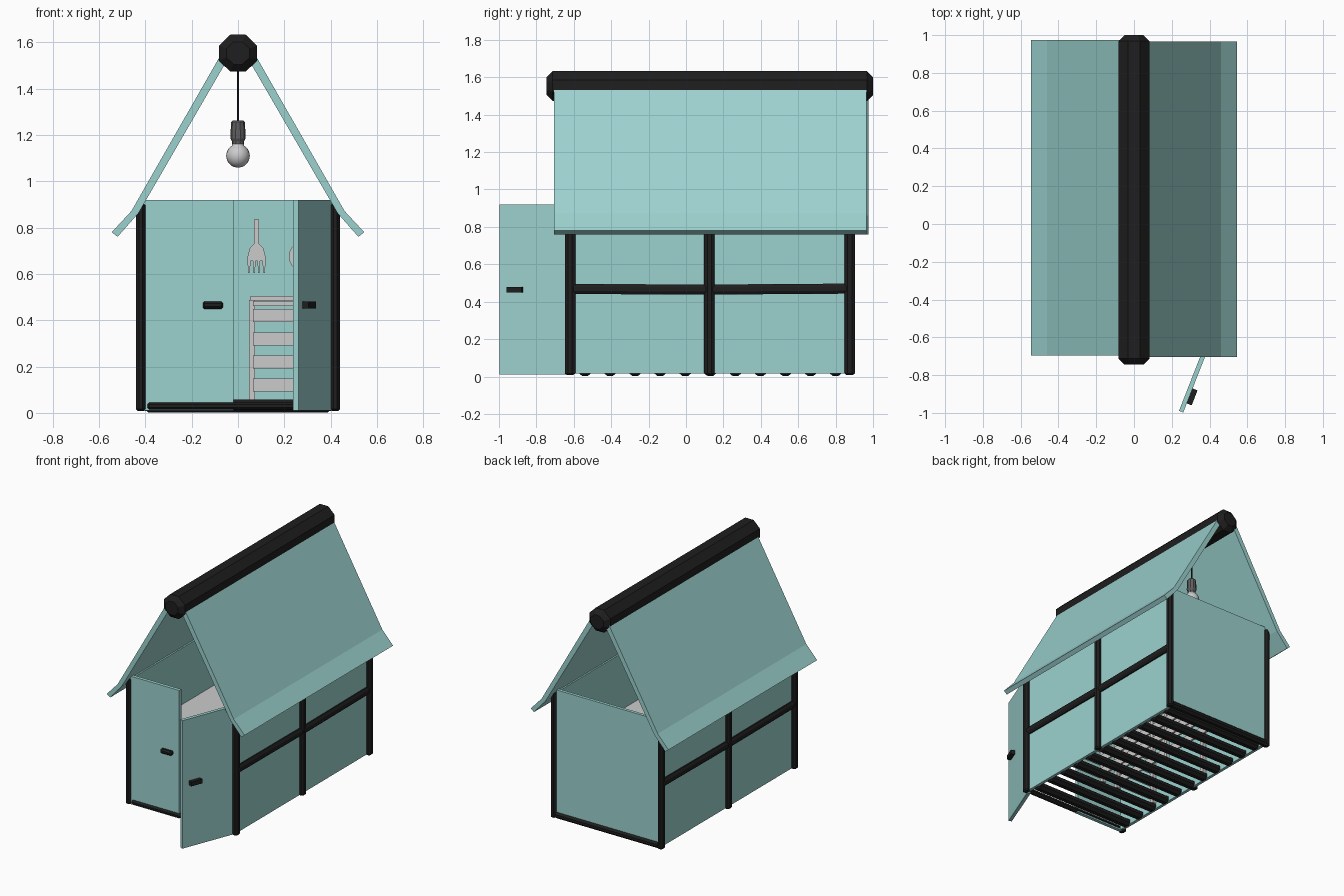
import bpy, bmesh, math
from mathutils import Vector, Matrix

if "Cube" in bpy.data.objects:
    bpy.data.objects.remove(bpy.data.objects["Cube"])


def mat(name, rgb):
    m = bpy.data.materials.new(name)
    m.diffuse_color = (*rgb, 1)
    m.use_nodes = True
    m.node_tree.nodes["Principled BSDF"].inputs["Base Color"].default_value = m.diffuse_color
    return m


TEAL = mat("teal_paint", (0.33, 0.64, 0.62))
BLACK = mat("black_timber", (0.013, 0.013, 0.013))
DARK = mat("dark_grey", (0.12, 0.12, 0.12))


def finish(name, bm, material=None, smooth=False):
    bmesh.ops.recalc_face_normals(bm, faces=bm.faces)
    me = bpy.data.meshes.new(name)
    bm.to_mesh(me)
    bm.free()
    ob = bpy.data.objects.new(name, me)
    bpy.context.collection.objects.link(ob)
    if material:
        me.materials.append(material)
    for p in me.polygons:
        p.use_smooth = smooth
    return ob


def box(name, center, size, material=None, turn=0.0):
    bm = bmesh.new()
    m = Matrix.Translation(center) @ Matrix.Rotation(turn, 4, 'Z') @ Matrix.Diagonal((*size, 1))
    bmesh.ops.create_cube(bm, size=1, matrix=m)
    return finish(name, bm, material)


def loft(name, rings, material=None, smooth=False):
    bm = bmesh.new()
    vs = [[bm.verts.new(p) for p in r] for r in rings]
    n = len(rings[0])
    for a, b in zip(vs, vs[1:]):
        for i in range(n):
            bm.faces.new((a[i], a[(i + 1) % n], b[(i + 1) % n], b[i]))
    bm.faces.new(vs[0])
    bm.faces.new(vs[-1])
    return finish(name, bm, material, smooth)


def beam(name, p0, p1, w, h, material=BLACK, cut=0.3):
    """Eight-sided timber with chamfered ends; w and h are the cross-section."""
    p0, p1 = Vector(p0), Vector(p1)
    d = (p1 - p0).normalized()
    side = Vector((0, 1, 0)) if abs(d.x) > 0.9 else Vector((1, 0, 0))
    up = d.cross(side)
    c = 0.5 - cut
    oct8 = [(.5, -c), (.5, c), (c, .5), (-c, .5), (-.5, c), (-.5, -c), (-c, -.5), (c, -.5)]
    e = min(w, h) * 0.2
    rings = []
    for p, s in ((p0, .6), (p0 + d * e, 1), (p1 - d * e, 1), (p1, .6)):
        rings.append([p + side * (a * w * s) + up * (b * h * s) for a, b in oct8])
    return loft(name, rings, material)


def prism_y(name, pts, y0, y1, material=None):
    return loft(name, [[(x, y, z) for x, z in pts] for y in (y0, y1)], material)


F, B = -0.62, 0.875          # front and back wall planes

# side walls, posts, rails and folded roof panels
for s, side in ((-1, "left"), (1, "right")):
    box(f"{side}_wall", (s * .405, (F + B) / 2, .46), (.022, B - F, .89), TEAL)
    for y, pos in ((F, "front"), (.125, "middle"), (B, "back")):
        beam(f"{side}_{pos}_post", (s * .42, y, .008), (s * .42, y, .905), .042, .056)
    beam(f"{side}_front_rail", (s * .418, F, .468), (s * .418, .125, .465), .036, .054)
    beam(f"{side}_back_rail", (s * .418, .125, .465), (s * .418, B, .47), .036, .054)
    roof = [(.075, 1.545), (.46, .872), (.545, .78), (.52, .76), (.43, .862), (.04, 1.535)]
    off = .005 * s
    prism_y(f"{side}_roof", [(s * x, z) for x, z in roof], -.70 - off, .97 - off, TEAL)

# ridge, back wall and sills
beam("ridge_beam", (0, -.745, 1.553), (0, 1.0, 1.553), .165, .16)
box("back_wall", (0, B, .47), (.80, .022, .90), TEAL)
beam("back_sill", (-.41, B, .03), (.41, B, .03), .05, .045)
beam("front_sill", (-.39, F - .005, .03), (.39, F - .005, .03), .045, .03)

# floor slats
for i in range(11):
    y = -.54 + i * .134
    beam(f"floor_slat_{i + 1}", (-.40, y, .03), (.40, y, .03), .07, .055)

# doors: left one closed, right one swung open
box("left_door", (-.22, F, .465), (.40, .024, .91), TEAL)
beam("left_door_handle", (-.152, F - .025, .465), (-.065, F - .025, .465), .035, .032)
turn = math.atan2(.37, .145)
out = Vector((math.sin(turn), -math.cos(turn), 0))
along = Vector((math.cos(turn), math.sin(turn), 0))
mid = Vector((.322, -.808, .465))
box("right_door", mid, (.398, .024, .91), TEAL, turn)
grip = mid + out * .025 - along * .105
box("right_door_handle", grip, (.085, .03, .03), BLACK, turn)

# slatted benches along both sides
Y0, Y1 = -.28, .82
for s, side in ((-1, "left"), (1, "right")):
    box(f"{side}_bench_top", (s * .225, (Y0 + Y1) / 2, .495), (.34, Y1 - Y0, .018))
    for j, y in enumerate((Y0 + .03, (Y0 + Y1) / 2, Y1 - .03)):
        for k, x in enumerate((.06, .375)):
            box(f"{side}_bench_leg_{j}_{k}", (s * x, y, .268), (.026, .03, .44))
    for j, z in enumerate((.12, .22, .32, .42, .472)):
        h = .056 if j < 4 else .022
        for y, pos in ((Y0 + .008, "front"), (Y1 - .008, "back")):
            box(f"{side}_bench_{pos}_slat_{j}", (s * .23, y, z), (.33, .014, h))
        box(f"{side}_bench_inner_slat_{j}", (s * .08, (Y0 + Y1) / 2, z), (.014, Y1 - Y0 - .02, h))

# fork and spoon hung on the back wall
fork = [(.011, .835), (.011, .73), (.03, .71), (.04, .67), (.036, .605), (.03, .605), (.025, .655),
        (.016, .655), (.012, .605), (.007, .605)]
fork = fork + [(.004, .655)] + [(-x, z) for x, z in [(.004, .655)] + fork[::-1]]
prism_y("fork", [(.08 + x, z) for x, z in fork], .845, .863)
bowl = [(.04 * math.sin(a), .675 - .055 * math.cos(a))
        for a in (math.radians(i * 22) for i in range(-7, 8))]
spoon = [(-.011, .835)] + bowl + [(.011, .835)]
prism_y("spoon", [(.26 + x, z) for x, z in spoon], .845, .863)


# hanging lamp
def turned(name, profile, n, material=None, smooth=False):
    rings = [[(r * math.cos(2 * math.pi * i / n), .6 + r * math.sin(2 * math.pi * i / n), z)
              for i in range(n)] for r, z in profile]
    return loft(name, rings, material, smooth)


turned("lamp_cord", [(.005, 1.50), (.005, 1.25)], 8, BLACK)
turned("lamp_socket", [(.024, 1.262), (.03, 1.255), (.033, 1.185), (.026, 1.172), (.026, 1.16)], 10, DARK)
globe = [(.051 * math.sin(t), 1.11 + .051 * math.cos(t))
         for t in (math.radians(a) for a in range(30, 180, 12))]
turned("lamp_bulb", [(.024, 1.17)] + globe + [(.004, 1.059)], 20, None, True)
